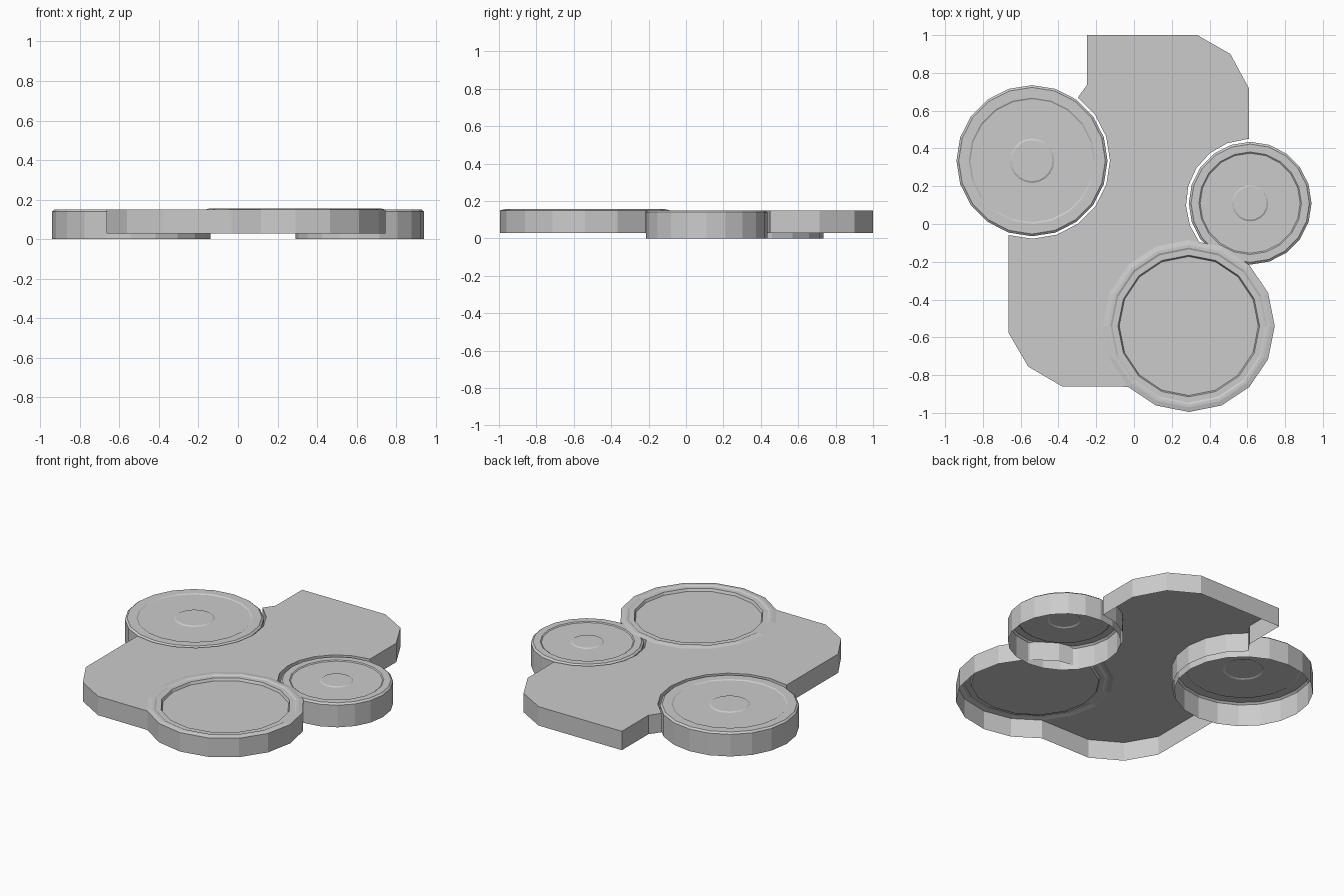
import bpy, bmesh
from math import sin, cos, radians

cube = bpy.data.objects.get("Cube")
if cube:
    bpy.data.objects.remove(cube)

grey = bpy.data.materials.new("plain_grey")
grey.use_nodes = True
GREY = (0.6, 0.6, 0.6, 1)
grey.diffuse_color = GREY
grey.node_tree.nodes["Principled BSDF"].inputs["Base Color"].default_value = GREY

TOP, PLATE_BOTTOM = 0.15, 0.03
LARGE, SMALL, RING = (-0.54, 0.335), (0.615, 0.11), (0.29, -0.54)
RING_R, RING_SIDES = 0.455, 16


def polar(centre, r, angle):
    a = radians(angle)
    return (centre[0] + r * cos(a), centre[1] + r * sin(a))


def arc(centre, r, start, end, count):
    return [polar(centre, r, start + (end - start) * i / (count - 1)) for i in range(count)]


def finish(bm, name):
    bmesh.ops.remove_doubles(bm, verts=bm.verts, dist=0.0005)
    mesh = bpy.data.meshes.new(name)
    bm.to_mesh(mesh)
    bm.free()
    mesh.materials.append(grey)
    obj = bpy.data.objects.new(name, mesh)
    bpy.context.collection.objects.link(obj)
    return obj


def lathe(bm, centre, profile, sides):
    """Turn an outside-to-centre profile and cap its last loop."""
    loops = [[bm.verts.new((*polar(centre, r, 360 * k / sides), z)) for k in range(sides)]
             for r, z in profile]
    for low, high in zip(loops, loops[1:]):
        for k in range(sides):
            n = (k + 1) % sides
            bm.faces.new((low[k], low[n], high[n], high[k]))
    bm.faces.new(loops[-1])


# Wheels: open-bottomed discs with a rim, shallow dish and hub
def wheel(name, centre, r):
    bm = bmesh.new()
    lathe(bm, centre, [(r, 0), (r, TOP - 0.01), (r - 0.012, TOP), (r * 0.835, TOP),
                       (r * 0.815, TOP - 0.005), (r * 0.295, TOP - 0.005),
                       (r * 0.27, TOP), ], 20)
    finish(bm, name)


wheel("large_wheel", LARGE, 0.4)
wheel("small_wheel", SMALL, 0.325)

# Raised ring with a sunken round panel
bm = bmesh.new()
lathe(bm, RING, [(RING_R, TOP), (0.43, TOP + 0.006), (0.415, TOP + 0.006),
                 (0.405, TOP + 0.001), (0.375, TOP + 0.001),
                 (0.368, TOP - 0.015)], RING_SIDES)
# Outer wall only where the ring leaves the plate
rim = arc(RING, RING_R, 225, 450, 11)
for p, q in zip(rim, rim[1:]):
    bm.faces.new([bm.verts.new(c) for c in
                  ((*p, PLATE_BOTTOM), (*q, PLATE_BOTTOM), (*q, TOP), (*p, TOP))])
finish(bm, "round_panel")

# Plate outline and the matching border of its sunken middle
shared = arc(RING, RING_R, 112.5, 202.5, 5)
outer = [(-0.25, 1), (0.335, 1), (0.51, 0.9), (0.61, 0.715), (0.61, 0.45)]
inner = [(-0.14, 0.88), (0.3, 0.88), (0.42, 0.81), (0.49, 0.69), (0.49, 0.51)]
outer += arc(SMALL, 0.34, 93, 218, 8)
inner += arc(SMALL, 0.42, 108, 208, 8)
ring_start = len(outer)
outer += [polar(RING, RING_R, 90)] + shared + [polar(RING, RING_R, 225)]
inner += [(0.235, -0.096)] + shared + [(-0.113, -0.74)]
ring_end = len(outer) - 1
outer += [(-0.38, -0.86), (-0.56, -0.755), (-0.665, -0.575)]
inner += [(-0.35, -0.74), (-0.48, -0.67), (-0.545, -0.55)]
outer += arc(LARGE, 0.413, 252.4, 414, 10) + [(-0.25, 0.735)]
inner += arc(LARGE, 0.505, 270, 394, 10) + [(-0.14, 0.65)]

bm = bmesh.new()


def add_loop(points, z):
    return [bm.verts.new((x, y, z)) for x, y in points]


base, edge, border = add_loop(outer, PLATE_BOTTOM), add_loop(outer, TOP), add_loop(inner, TOP)
total = len(outer)
for i in range(total):
    j = (i + 1) % total
    if not ring_start <= i < ring_end:
        bm.faces.new((base[j], base[i], edge[i], edge[j]))
    # Flat border, closed to a triangle where it meets the ring
    quad = [edge[j], edge[i], border[i], border[j]]
    if outer[j] == inner[j]:
        quad.remove(border[j])
    if outer[i] == inner[i]:
        quad.remove(border[i])
    if len(quad) > 2:
        bm.faces.new(quad)
floor = bm.faces.new(border[::-1])
bmesh.ops.inset_region(bm, faces=[floor], thickness=0.01, depth=-0.005,
                       use_boundary=True, use_even_offset=True)
finish(bm, "base_plate")
